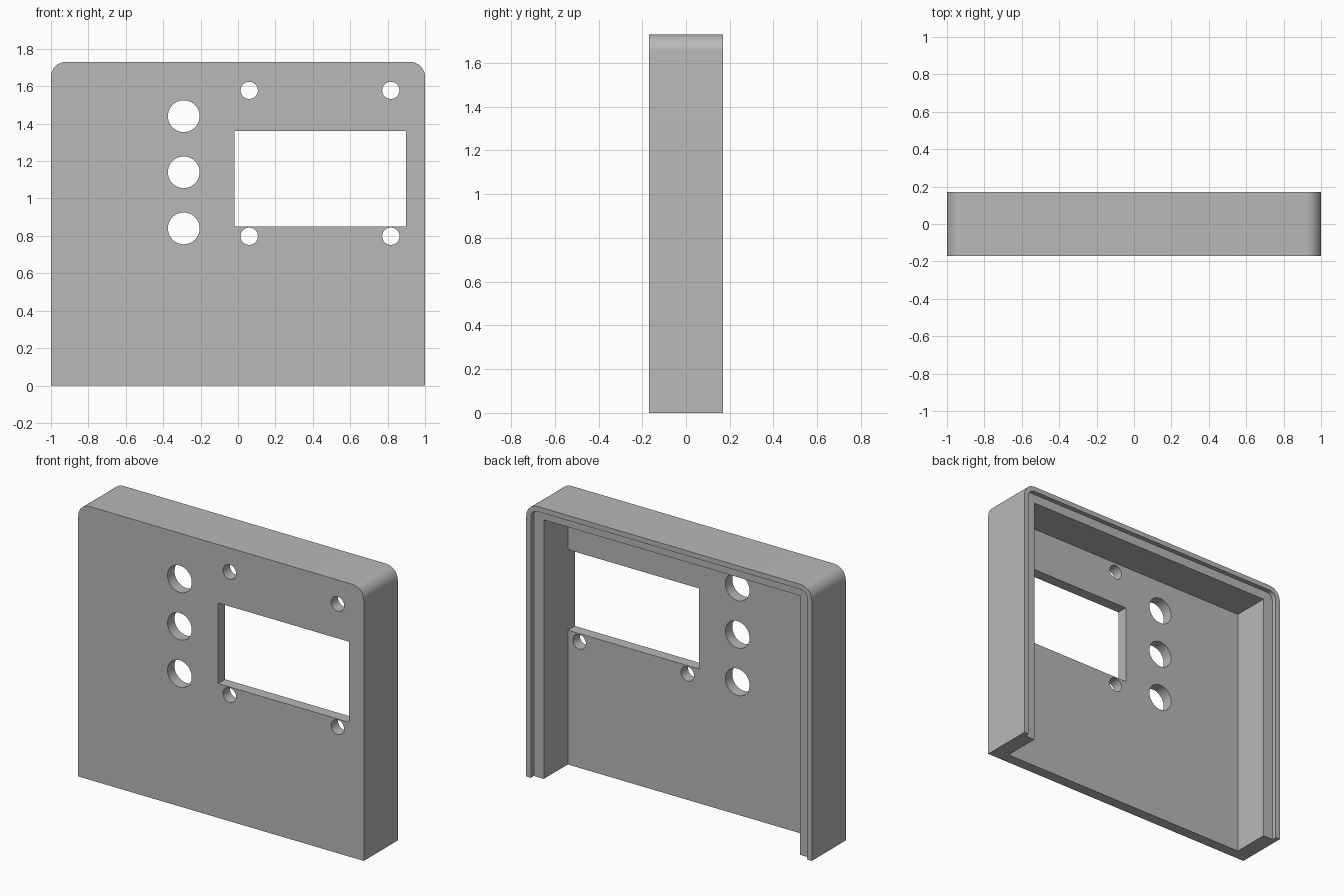
import bpy
import bmesh
from math import pi, sin, cos

if "Cube" in bpy.data.objects:
    bpy.data.objects.remove(bpy.data.objects["Cube"], do_unlink=True)

FRONT, BACK = -0.17, 0.17
HEIGHT = 1.73
PLATE_BACK = -0.10      # inner face of the front plate
RIM = 0.14              # height of the recessed inner rim
LIP = 0.032             # thickness of the outer lip

grey = bpy.data.materials.new("light grey plastic")
grey.use_nodes = True
colour = (0.48, 0.48, 0.48, 1)
grey.diffuse_color = colour
grey.node_tree.nodes["Principled BSDF"].inputs["Base Color"].default_value = colour


def prism(name, outline, y0, y1):
    """Extrude an x-z outline along y."""
    bm = bmesh.new()
    face = bm.faces.new([bm.verts.new((x, y0, z)) for x, z in outline])
    made = bmesh.ops.extrude_face_region(bm, geom=[face])["geom"]
    moved = [v for v in made if isinstance(v, bmesh.types.BMVert)]
    bmesh.ops.translate(bm, verts=moved, vec=(0, y1 - y0, 0))
    bmesh.ops.recalc_face_normals(bm, faces=bm.faces)
    mesh = bpy.data.meshes.new(name)
    bm.to_mesh(mesh)
    bm.free()
    mesh.materials.append(grey)
    obj = bpy.data.objects.new(name, mesh)
    bpy.context.collection.objects.link(obj)
    return obj


def box(x0, x1, z0, z1):
    return [(x0, z0), (x1, z0), (x1, z1), (x0, z1)]


def circle(x, z, r, n=40):
    return [(x + r * cos(2 * pi * i / n), z + r * sin(2 * pi * i / n)) for i in range(n)]


def arch(half, bottom, top, r, n=10):
    """Rectangle with rounded top corners."""
    right = [(half - r + r * cos(pi / 2 * i / n), top - r + r * sin(pi / 2 * i / n))
             for i in range(n + 1)]
    left = [(-x, z) for x, z in reversed(right)]
    return [(-half, bottom), (half, bottom)] + right + left


# Solid body
case = prism("front_cover", arch(1, 0, HEIGHT, 0.08), FRONT, BACK)

# Cavity and stepped rim, both open at the bottom
cutters = [
    prism("cavity_cutter", box(-0.898, 0.898, -0.1, 1.64), PLATE_BACK, 0.3),
    prism("rim_cutter", arch(1 - LIP, -0.1, HEIGHT - LIP, 0.08 - LIP), RIM, 0.3),
    prism("window_cutter", box(-0.02, 0.897, 0.85, 1.36), -0.3, 0),
]
# Button holes
for z in (0.84, 1.14, 1.44):
    cutters.append(prism("button_cutter", circle(-0.29, z, 0.085), -0.3, 0))
# Screw holes
for x in (0.06, 0.817):
    for z in (0.798, 1.578):
        cutters.append(prism("screw_cutter", circle(x, z, 0.046), -0.3, 0))

bpy.context.view_layer.objects.active = case
for cutter in cutters:
    cutter.hide_render = True
    mod = case.modifiers.new("cut", 'BOOLEAN')
    mod.operation = 'DIFFERENCE'
    mod.solver = 'EXACT'
    mod.object = cutter
    bpy.ops.object.modifier_apply(modifier=mod.name)
    bpy.data.objects.remove(cutter, do_unlink=True)

# Smooth curved walls, keep sharp edges
bpy.ops.object.select_all(action='DESELECT')
case.select_set(True)
bpy.ops.object.shade_smooth_by_angle(angle=pi / 6)
